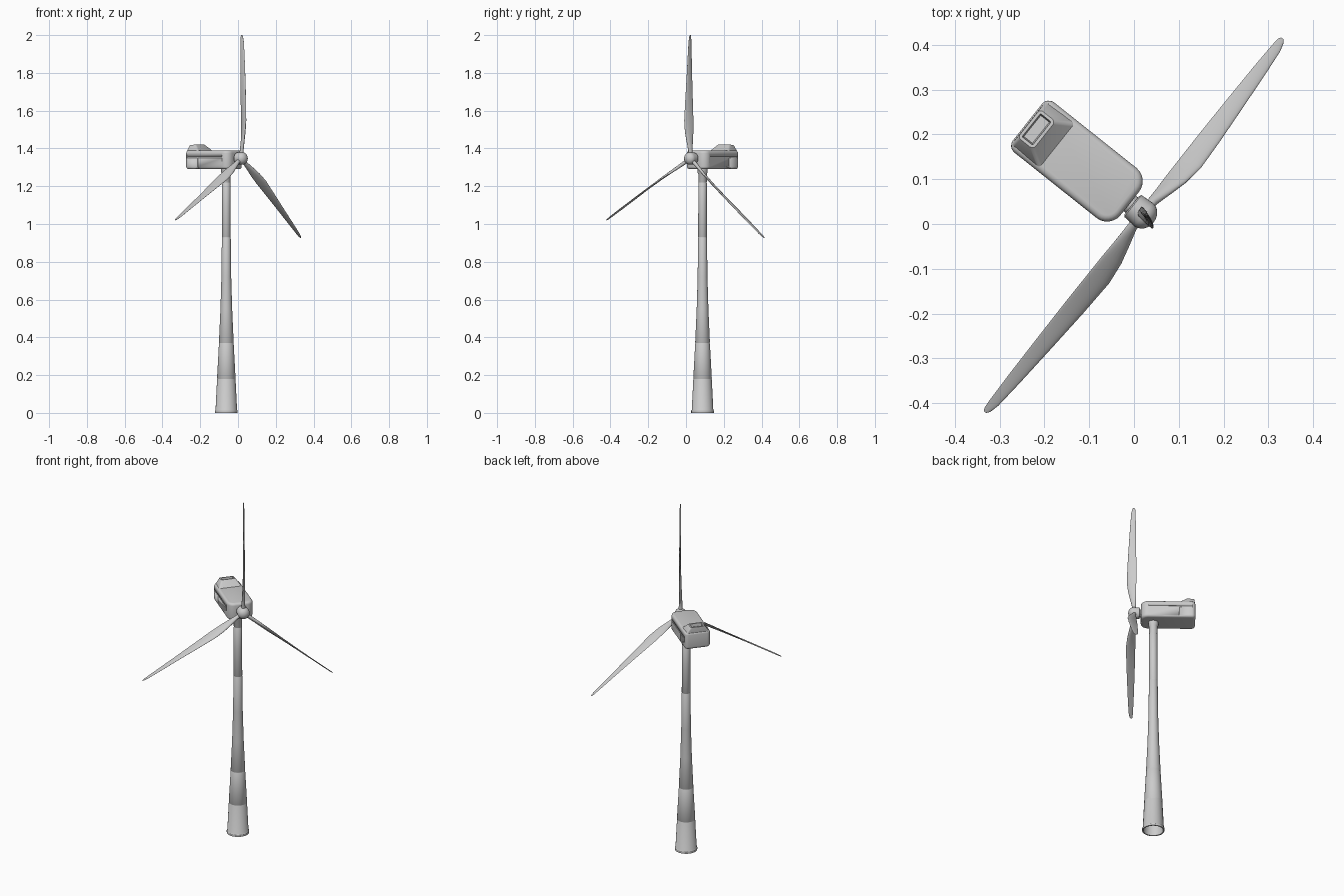
import bpy, bmesh, math
from mathutils import Matrix, Vector

if "Cube" in bpy.data.objects:
    bpy.data.objects.remove(bpy.data.objects["Cube"])

# Local frame: x = rotor axis (forward), y = sideways, z = up; turned to face front right
TURN = Matrix.Rotation(math.radians(-38.5), 4, 'Z')
AXIS_Y, HUB_Z = 0.03, 1.347


def finish(name, bm, matrix=Matrix(), angle=35):
    bmesh.ops.recalc_face_normals(bm, faces=bm.faces)
    me = bpy.data.meshes.new(name)
    bm.to_mesh(me)
    bm.free()
    me.transform(TURN @ matrix)
    me.shade_smooth()
    me.set_sharp_from_angle(angle=math.radians(angle))
    ob = bpy.data.objects.new(name, me)
    bpy.context.collection.objects.link(ob)
    return ob


def loft(rings, cap_start=True, cap_end=True):
    bm = bmesh.new()
    loops = [[bm.verts.new(p) for p in ring] for ring in rings]
    n = len(loops[0])
    for a, b in zip(loops, loops[1:]):
        for i in range(n):
            j = (i + 1) % n
            bm.faces.new((a[i], a[j], b[j], b[i]))
    if cap_start:
        bm.faces.new(loops[0])
    if cap_end:
        bm.faces.new(loops[-1])
    return bm


def turned(profile, n=40, **caps):
    # Surface of revolution about z from (radius, height) pairs
    return loft([[(r * math.cos(math.tau * i / n), r * math.sin(math.tau * i / n), z)
                  for i in range(n)] for r, z in profile], **caps)


def box(lo, hi):
    bm = bmesh.new()
    lo, hi = Vector(lo), Vector(hi)
    bmesh.ops.create_cube(bm, size=1, matrix=Matrix.Translation((lo + hi) / 2)
                          @ Matrix.Diagonal((*(hi - lo), 1)))
    return bm


# Tower: flared tube, open below, with base flange, section seams and top collar
profile = [(0.053, 0.0), (0.060, 0.0), (0.060, 0.012), (0.057, 0.016)]
for r, z, seam in [(0.049, 0.18, 1), (0.039, 0.37, 1), (0.031, 0.55, 0), (0.026, 0.72, 0),
                   (0.0235, 0.93, 1), (0.0225, 1.1, 0), (0.0225, 1.22, 1)]:
    if seam:
        profile += [(r, z - 0.003), (r - 0.0012, z - 0.001), (r - 0.0012, z + 0.001), (r, z + 0.003)]
    else:
        profile.append((r, z))
profile += [(0.0225, 1.265), (0.027, 1.272), (0.027, 1.30)]
finish("tower", turned(profile, cap_start=False),
       Matrix.Translation((-0.103, AXIS_Y, 0)))
finish("tower_inner_wall", turned([(0.053, 0.0), (0.045, 0.18), (0.035, 0.37)], cap_start=False),
       Matrix.Translation((-0.103, AXIS_Y, 0)))

# Nacelle body: box with rounded corners in plan, then softened top and bottom rims
bm = box((-0.328, -0.0715, 1.29), (-0.036, 0.0715, 1.389))
for front, radius in ((True, 0.038), (False, 0.02)):
    edges = [e for e in bm.edges if abs(e.verts[0].co.z - e.verts[1].co.z) > 0.05
             and (e.verts[0].co.x > -0.1) == front]
    bmesh.ops.bevel(bm, geom=edges, offset=radius, segments=6, profile=0.5, affect='EDGES')
rims = [e for e in bm.edges if abs(e.verts[0].co.z - e.verts[1].co.z) < 1e-5]
bmesh.ops.bevel(bm, geom=rims, offset=0.014, segments=4, profile=0.5, affect='EDGES')
nacelle = finish("nacelle", bm, Matrix.Translation((0, AXIS_Y, 0)))

# Panel grooves cut into the nacelle sides and around its rear section
for side in (-1, 1):
    y = AXIS_Y + side * 0.0735
    for k, (lo, hi) in enumerate([((-0.31, 1.349), (-0.075, 1.357)), ((-0.242, 1.28), (-0.238, 1.349))]):
        cutter = finish("groove_cutter", box((lo[0], y - 0.005, lo[1]), (hi[0], y + 0.005, hi[1])))
        cutter.hide_render = True
        cutter.hide_set(True)
        mod = nacelle.modifiers.new("groove", 'BOOLEAN')
        mod.operation, mod.object, mod.solver = 'DIFFERENCE', cutter, 'EXACT'

# Rear cooler hump with a sunken vent in its top
def slab(x0, x1, half, z0, z1):
    return [(x1, -half, z1), (x1, half, z1), (x0, half, z0), (x0, -half, z0)]


bm = loft([slab(-0.322, -0.238, 0.064, 1.375, 1.384), slab(-0.325, -0.245, 0.062, 1.385, 1.39),
           slab(-0.324, -0.280, 0.040, 1.416, 1.421)])
bm.faces.ensure_lookup_table()
bmesh.ops.bevel(bm, geom=[e for e in bm.edges if not e.is_boundary and
                          min(v.co.z for v in e.verts) < 1.40 < max(v.co.z for v in e.verts)],
                offset=0.008, segments=3, profile=0.5, affect='EDGES')
top = [max(bm.faces, key=lambda f: f.calc_center_median().z)]
bmesh.ops.inset_region(bm, faces=top, thickness=0.007)
bmesh.ops.inset_region(bm, faces=top, thickness=0.003, depth=0)
bmesh.ops.translate(bm, verts=top[0].verts, vec=(0, 0, -0.024))
finish("cooler_hump", bm, Matrix.Translation((0, AXIS_Y, 0)), 30)

# Shaft and domed spinner, turned about the rotor axis
hub = Matrix.Translation((0, AXIS_Y, HUB_Z))
forward = hub @ Matrix.Rotation(math.radians(90), 4, 'Y')
finish("rotor_shaft", turned([(0.022, -0.05), (0.022, -0.02)], 24), forward)
dome = [(0.033 * math.cos(a), 0.004 + 0.028 * math.sin(a))
        for a in [math.radians(d) for d in (0, 15, 30, 45, 60, 75, 86)]]
finish("spinner", turned([(0.026, -0.03), (0.031, -0.027)] + dome, 32), forward)

# Blades: (distance, chord, thickness, twist, forward offset), feathered into the wind
SECTIONS = [(0.01, 0.022, 0.022, 30, 0.0), (0.045, 0.023, 0.020, 30, 0.001),
            (0.09, 0.036, 0.016, 29, 0.006), (0.14, 0.049, 0.013, 27, 0.011),
            (0.2, 0.055, 0.011, 24, 0.014), (0.3, 0.049, 0.009, 17, 0.012),
            (0.42, 0.040, 0.007, 10, 0.009), (0.54, 0.031, 0.005, 4, 0.006),
            (0.62, 0.023, 0.004, 1, 0.004), (0.645, 0.016, 0.003, 0, 0.002),
            (0.653, 0.007, 0.002, 0, 0.001)]


def blade_ring(r, chord, thick, twist, shift, n=20):
    t, ring = math.radians(twist), []
    sharp = 1 - thick / chord
    for i in range(n):
        a = math.tau * i / n
        c = chord / 2 * math.cos(a)
        h = thick / 2 * math.sin(a) * (1 + 0.5 * sharp * math.cos(a))
        ring.append((shift + c * math.cos(t) + h * math.sin(t), h * math.cos(t) - c * math.sin(t), r))
    return ring


for name, angle in (("blade_top", 0), ("blade_right", 130), ("blade_left", -120)):
    finish(name, loft([blade_ring(*s) for s in SECTIONS]),
           hub @ Matrix.Rotation(math.radians(-angle), 4, 'X'), 50)
